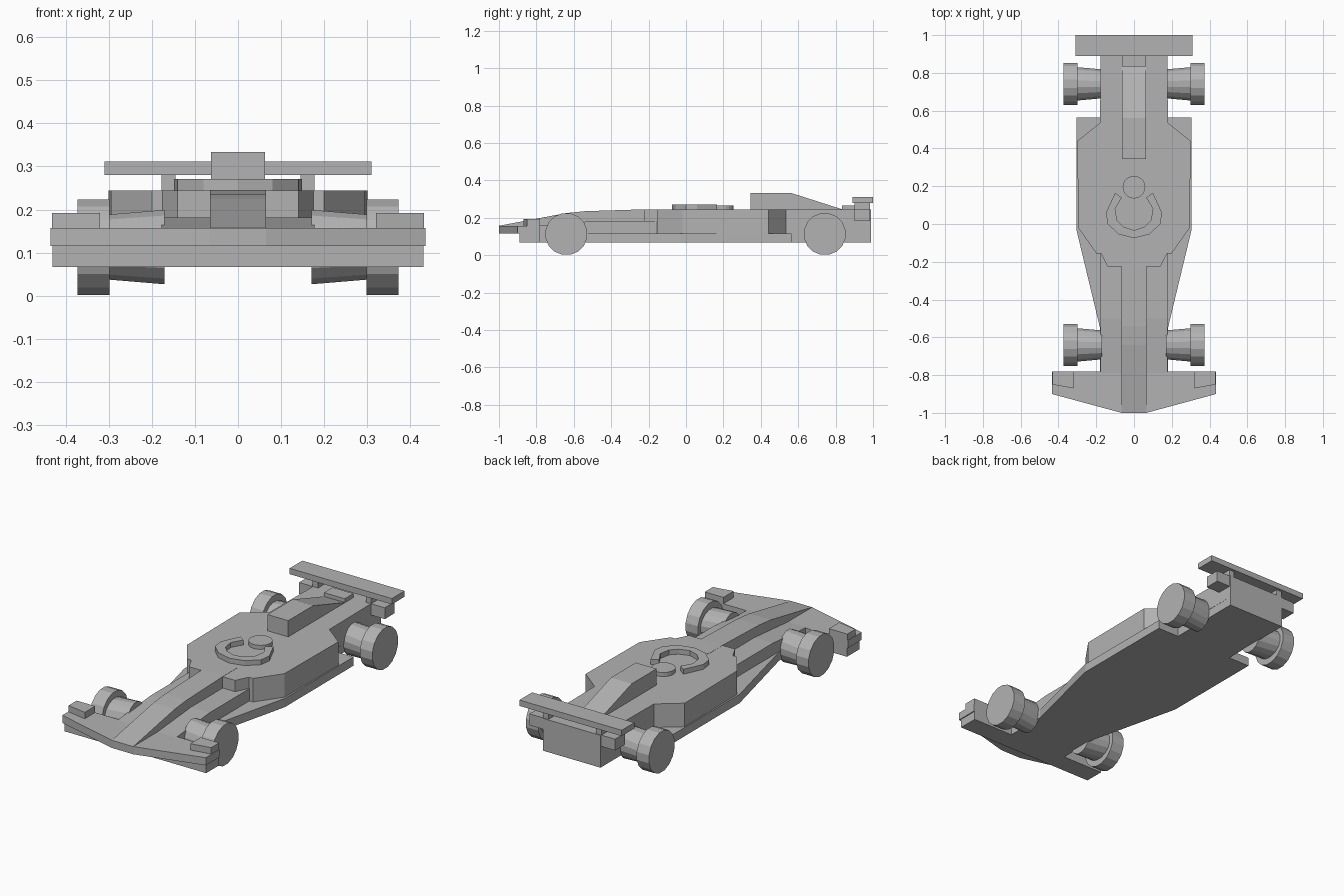
import bpy, bmesh, math

if "Cube" in bpy.data.objects:
    bpy.data.objects.remove(bpy.data.objects["Cube"])

grey = bpy.data.materials.new("plain_grey")
grey.use_nodes = True
COLOUR = (0.45, 0.45, 0.45, 1)
grey.diffuse_color = COLOUR
grey.node_tree.nodes["Principled BSDF"].inputs["Base Color"].default_value = COLOUR


def finish(name, bm):
    bmesh.ops.recalc_face_normals(bm, faces=bm.faces)
    mesh = bpy.data.meshes.new(name)
    bm.to_mesh(mesh)
    bm.free()
    mesh.materials.append(grey)
    obj = bpy.data.objects.new(name, mesh)
    bpy.context.collection.objects.link(obj)
    return obj


def loft(name, first, second):
    """Close a solid between two matching rings of points."""
    bm = bmesh.new()
    a = [bm.verts.new(p) for p in first]
    b = [bm.verts.new(p) for p in second]
    bm.faces.new(a)
    bm.faces.new(b)
    for i in range(len(a)):
        j = (i + 1) % len(a)
        bm.faces.new((a[i], a[j], b[j], b[i]))
    return finish(name, bm)


def plate(name, outline, low, high):
    """Extrude a plan outline upwards."""
    return loft(name, [(x, y, low) for x, y in outline], [(x, y, high) for x, y in outline])


def mirrored(half):
    """Complete a plan outline from its left half."""
    return half + [(-x, y) for x, y in reversed(half) if x != 0]


def side_profile(name, profile, half_width):
    """Extrude a side profile across the car."""
    return loft(name, [(-half_width, y, z) for y, z in profile],
                [(half_width, y, z) for y, z in profile])


def box(name, x0, x1, y0, y1, z0, z1):
    return plate(name, [(x0, y0), (x1, y0), (x1, y1), (x0, y1)], z0, z1)


def ring(x, y, z, ry, rz, sides=16):
    angles = [math.tau * (i + 0.5) / sides for i in range(sides)]
    return [(x, y + ry * math.cos(a), z + rz * math.sin(a)) for a in angles]


# Flat floor and front wing
plate("floor", mirrored([(0.43, -0.89), (0.43, -0.78), (0.18, -0.78), (0.18, -0.55),
                         (0.305, -0.03), (0.305, 0.565), (0.175, 0.565), (0.175, 0.99)]),
      0.067, 0.115)
plate("front_wing", mirrored([(0.065, -1), (0.435, -0.9), (0.435, -0.78)]), 0.115, 0.157)

# Nose and body
side_profile("nose_side", [(-0.79, 0.115), (-0.79, 0.157), (-0.5, 0.182),
                           (-0.1, 0.182), (-0.1, 0.115)], 0.178)
side_profile("nose_spine", [(-1, 0.115), (-1, 0.157), (-0.64, 0.225), (-0.54, 0.235),
                            (-0.22, 0.245), (-0.1, 0.245), (-0.1, 0.115)], 0.065)
plate("body", mirrored([(0.14, -0.225), (0.175, -0.155), (0.2, -0.155), (0.295, -0.02),
                        (0.3, 0.44), (0.18, 0.535), (0.175, 0.99)]), 0.115, 0.244)

# Cockpit rim and driver helmet
outer = [(0.1, 0.165), (0.148, 0.06), (0.14, 0.0), (0.08, -0.055), (0, -0.075)]
inner = [(0.065, 0.14), (0.1, 0.08), (0.09, 0.02), (0.055, -0.015), (0, -0.033)]
plate("cockpit_rim", mirrored(outer) + list(reversed(mirrored(inner))), 0.24, 0.271)
circle = [(0.06 * math.cos(math.tau * i / 20), 0.195 + 0.06 * math.sin(math.tau * i / 20))
          for i in range(20)]
plate("helmet", circle, 0.24, 0.266)

# Engine cover and exhaust
side_profile("engine_cover", [(0.345, 0.24), (0.345, 0.333), (0.56, 0.333),
                              (0.835, 0.245), (0.835, 0.24)], 0.063)
box("exhaust", -0.063, 0.063, 0.835, 0.91, 0.24, 0.266)

# Rear wing
box("rear_wing", -0.31, 0.31, 0.89, 1, 0.28, 0.312)
box("rear_beam", -0.26, 0.26, 0.9, 0.985, 0.182, 0.244)

# Paired parts
for side, label in ((1, "left"), (-1, "right")):
    plate(label + "_wing_endplate",
          [(side * x, y) for x, y in ((0.32, -0.87), (0.432, -0.85), (0.432, -0.78), (0.32, -0.78))],
          0.15, 0.192)
    box(label + "_rear_wing_strut", side * 0.145, side * 0.177, 0.9, 0.985, 0.24, 0.285)
    for y, end in ((-0.64, "front"), (0.742, "rear")):
        loft(f"{end}_{label}_wheel", ring(side * 0.298, y, 0.113, 0.113, 0.113),
             ring(side * 0.373, y, 0.113, 0.113, 0.113))
        loft(f"{end}_{label}_hub", ring(side * 0.17, y, 0.113, 0.078, 0.088),
             ring(side * 0.3, y, 0.113, 0.09, 0.077))
